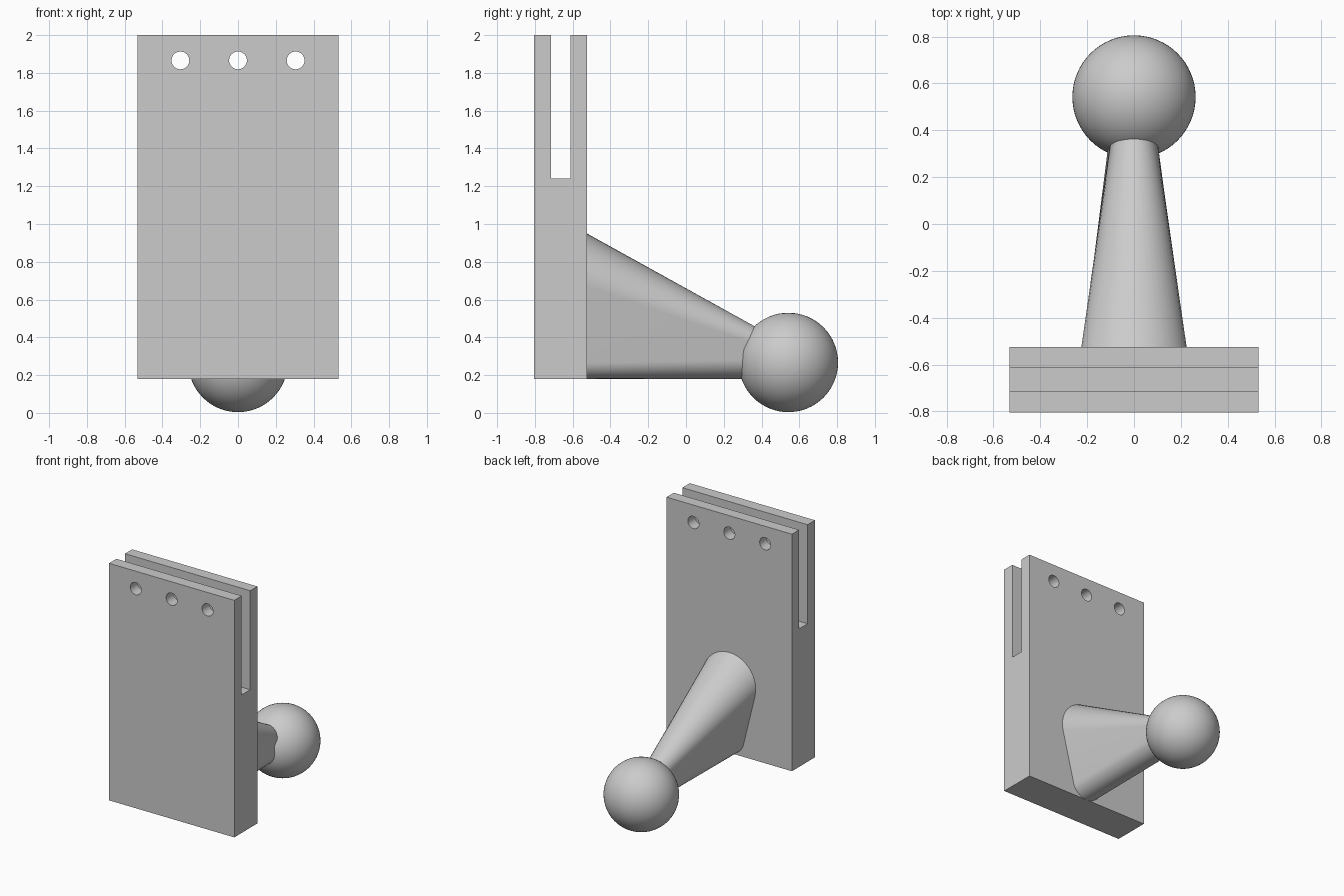
import bpy, bmesh
from math import sin, cos, pi, asin

cube = bpy.data.objects.get("Cube")
if cube:
    bpy.data.objects.remove(cube, do_unlink=True)

grey = bpy.data.materials.new("plain grey")
grey.use_nodes = True
colour = (0.6, 0.6, 0.6, 1)
grey.diffuse_color = colour
grey.node_tree.nodes["Principled BSDF"].inputs["Base Color"].default_value = colour


def activate(obj):
    bpy.ops.object.select_all(action='DESELECT')
    obj.select_set(True)
    bpy.context.view_layer.objects.active = obj


def loft(name, rings):
    """Closed solid through matching rings of points."""
    bm = bmesh.new()
    loops = [[bm.verts.new(p) for p in ring] for ring in rings]
    n = len(loops[0])
    for a, b in zip(loops, loops[1:]):
        for i in range(n):
            bm.faces.new((a[i], a[(i + 1) % n], b[(i + 1) % n], b[i]))
    bm.faces.new(loops[0])
    bm.faces.new(loops[-1])
    bmesh.ops.recalc_face_normals(bm, faces=bm.faces)
    mesh = bpy.data.meshes.new(name)
    bm.to_mesh(mesh)
    bm.free()
    obj = bpy.data.objects.new(name, mesh)
    bpy.context.collection.objects.link(obj)
    mesh.materials.append(grey)
    return obj


# Plate with a slot open at the top
FRONT, BACK, BASE, TOP = -0.805, -0.525, 0.18, 2.0
SLOT_FRONT, SLOT_BACK, SLOT_FLOOR = -0.715, -0.612, 1.24
profile = [(FRONT, BASE), (BACK, BASE), (BACK, TOP), (SLOT_BACK, TOP),
           (SLOT_BACK, SLOT_FLOOR), (SLOT_FRONT, SLOT_FLOOR),
           (SLOT_FRONT, TOP), (FRONT, TOP)]
plate = loft("slotted_plate", [[(x, y, z) for y, z in profile] for x in (-0.532, 0.532)])

# Three pin holes through both prongs
for x in (-0.305, 0, 0.305):
    bpy.ops.mesh.primitive_cylinder_add(vertices=48, radius=0.047, depth=0.6,
                                        location=(x, -0.665, 1.866), rotation=(pi / 2, 0, 0))
    cutter = bpy.context.object
    cutter.name = "hole_cutter"
    cutter.hide_render = True
    cutter.data.materials.append(grey)
    activate(plate)
    cut = plate.modifiers.new("pin_hole", 'BOOLEAN')
    cut.operation, cut.object, cut.solver = 'DIFFERENCE', cutter, 'EXACT'
    bpy.ops.object.modifier_apply(modifier=cut.name)
    bpy.data.objects.remove(cutter, do_unlink=True)


# Tapered neck: a wide round top joined to a narrower round bottom
def neck_ring(y, top, r_top, r_low, steps=24):
    z_top, z_low = top - r_top, BASE + r_low
    lean = asin((r_top - r_low) / (z_top - z_low))
    ring = []
    for centre, r, start, end in ((z_top, r_top, -lean, pi + lean),
                                  (z_low, r_low, pi + lean, 2 * pi - lean)):
        for i in range(steps + 1):
            a = start + (end - start) * i / steps
            ring.append((r * cos(a), y, centre + r * sin(a)))
    return ring


neck = loft("tapered_neck", [neck_ring(BACK, 0.95, 0.225, 0.125),
                             neck_ring(0.42, 0.427, 0.092, 0.1)])

# Ball at the end of the neck
bpy.ops.mesh.primitive_uv_sphere_add(segments=64, ring_count=32, radius=0.263,
                                     location=(0, 0.542, 0.267))
ball = bpy.context.object
ball.name = "ball"
ball.data.materials.append(grey)

for part in (plate, neck, ball):
    activate(part)
    bpy.ops.object.shade_smooth_by_angle(angle=pi / 6)
